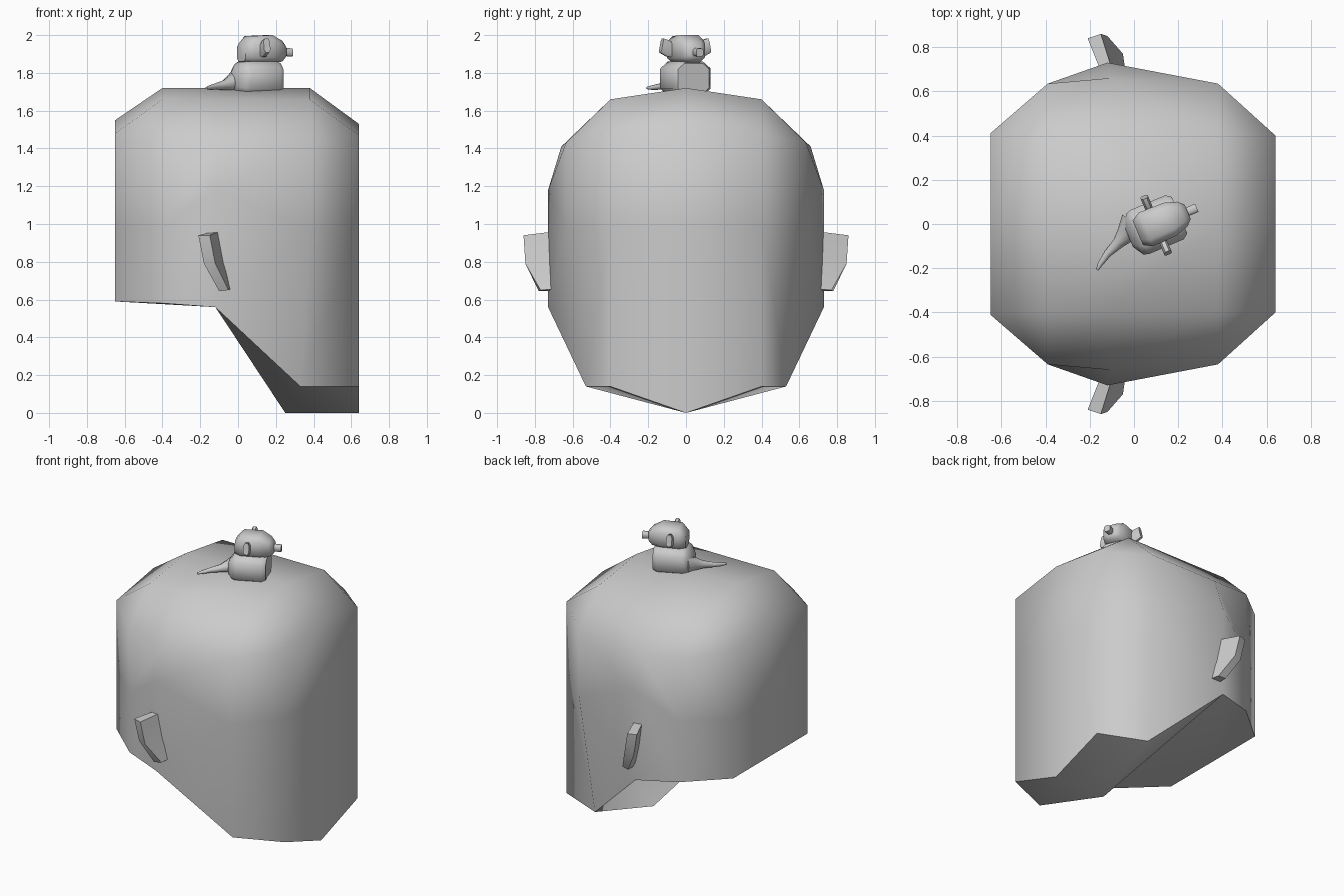
import bpy, bmesh, math
from mathutils import Matrix, Vector

if "Cube" in bpy.data.objects:
    bpy.data.objects.remove(bpy.data.objects["Cube"])


def finish(name, bm, angle):
    bmesh.ops.remove_doubles(bm, verts=bm.verts, dist=0.0005)
    bmesh.ops.recalc_face_normals(bm, faces=bm.faces)
    me = bpy.data.meshes.new(name)
    bm.to_mesh(me)
    bm.free()
    ob = bpy.data.objects.new(name, me)
    bpy.context.collection.objects.link(ob)
    bpy.ops.object.select_all(action='DESELECT')
    ob.select_set(True)
    bpy.context.view_layer.objects.active = ob
    bpy.ops.object.shade_smooth_by_angle(angle=math.radians(angle))
    return ob


def loft(name, rings, mat=Matrix(), angle=50):
    bm = bmesh.new()
    rows = [[bm.verts.new(mat @ Vector(p)) for p in r] for r in rings]
    n = len(rows[0])
    for a, b in zip(rows, rows[1:]):
        for i in range(n):
            j = (i + 1) % n
            bm.faces.new((a[i], a[j], b[j], b[i]))
    bm.faces.new(rows[0])
    bm.faces.new(rows[-1])
    return finish(name, bm, angle)


def section(f, hw, z0, z1):
    """Eight-sided upright section at distance f along the animal."""
    zc, hh, k = (z0 + z1) / 2, (z1 - z0) / 2, 0.6
    pts = [(1, k), (k, 1), (-k, 1), (-1, k), (-1, -k), (-k, -1), (k, -1), (1, -k)]
    return [(f, hw * a, zc + hh * b) for a, b in pts]


# Big faceted head: half perimeter columns from back of neck to face, mirrored
bottom = [(-.65, 0, .59), (-.65, .41, .59), (-.39, .635, .58), (-.12, .73, .56),
          (.33, .53, .14), (.64, .4, .14), (.64, 0, 0)]
middle = [(-.65, 0, 1.0), (-.65, .41, 1.0), (-.39, .635, 1.0), (-.12, .73, 1.18),
          (.38, .635, .98), (.64, .4, 1.0), (.64, 0, 1.0)]
shoulder = [(-.65, 0, 1.55), (-.65, .41, 1.48), (-.39, .635, 1.43), (-.11, .66, 1.41),
            (.38, .635, 1.43), (.64, .4, 1.47), (.64, 0, 1.53)]
crown = [(-.4, 0, 1.72), (-.4, .4, 1.66), (-.4, .4, 1.66), (-.12, .4, 1.66),
         (.38, .4, 1.66), (.38, .4, 1.66), (.38, 0, 1.72)]
jaw, neck = (.25, 0, 0), (-.12, 0, .56)

bm = bmesh.new()
for s in (1, -1):
    def face(*pts):
        unique = list(dict.fromkeys(pts))
        bm.faces.new([bm.verts.new((x, s * y, z)) for x, y, z in unique])
    for a, b in zip((bottom, middle, shoulder), (middle, shoulder, crown)):
        for i in range(6):
            face(a[i], a[i + 1], b[i + 1], b[i])
    face(*crown)
    # underside: jaw, throat and neck
    face(bottom[4], bottom[5], bottom[6], jaw)
    face(bottom[3], bottom[4], jaw)
    face(bottom[3], jaw, neck)
    face(neck, *bottom[:4])
finish("head", bm, 60)

# Slab ears on both sides
ear = [[(-.15, .69, .955), (-.10, .70, .96), (-.15, .86, .94), (-.21, .84, .94)],
       [(-.13, .69, .79), (-.07, .70, .79), (-.12, .85, .79), (-.18, .83, .79)],
       [(-.10, .69, .645), (-.04, .70, .655), (-.05, .77, .65), (-.10, .78, .645)]]
for s, side in ((1, "back"), (-1, "front")):
    loft("ear_" + side, [[(x, s * y, z) for x, y, z in r] for r in ear], angle=35)

# Small animal sitting on the crown, turned slightly
M = Matrix.Translation((.10, -.005, 0)) @ Matrix.Rotation(math.radians(23), 4, 'Z')
loft("animal_body", [section(-.135, .05, 1.71, 1.80), section(-.105, .10, 1.69, 1.845),
                     section(-.08, .108, 1.68, 1.86), section(.09, .108, 1.68, 1.86),
                     section(.115, .09, 1.69, 1.85)], M)
loft("animal_head", [section(-.09, .06, 1.86, 1.955), section(-.05, .083, 1.85, 1.995),
                     section(.07, .08, 1.85, 2.0), section(.13, .06, 1.86, 1.97),
                     section(.155, .035, 1.88, 1.945)], M)
loft("animal_nose", [section(.13, .02, 1.89, 1.932), section(.20, .02, 1.887, 1.93)], M)

# Animal ears point outward and a little up
for s, side in ((1, "left"), (-1, "right")):
    rings = []
    for y, z, h in ((.06, 1.91, .03), (.10, 1.93, .042), (.137, 1.945, .038)):
        rings.append([(f * .018, s * (y - t * .2 * h), z + t * h) for f, t in
                      ((1, .6), (.5, 1), (-.5, 1), (-1, .6), (-1, -.6), (-.5, -1), (.5, -1), (1, -.6))])
    loft("animal_ear_" + side, rings, M)

# Tapering curved tail
path = [(.0, .005, 1.76, .065), (-.035, -.045, 1.748, .045), (-.07, -.085, 1.737, .027),
        (-.12, -.135, 1.728, .017), (-.152, -.18, 1.722, .012), (-.167, -.208, 1.72, .006)]
rings = []
for i, (x, y, z, r) in enumerate(path):
    a, b = path[max(i - 1, 0)], path[min(i + 1, len(path) - 1)]
    d = Vector((b[0] - a[0], b[1] - a[1], 0)).normalized()
    side = Vector((-d.y, d.x, 0))
    rings.append([Vector((x, y, z)) + side * r * math.cos(t * math.pi / 4)
                  + Vector((0, 0, r * math.sin(t * math.pi / 4))) for t in range(8)])
loft("animal_tail", rings)
